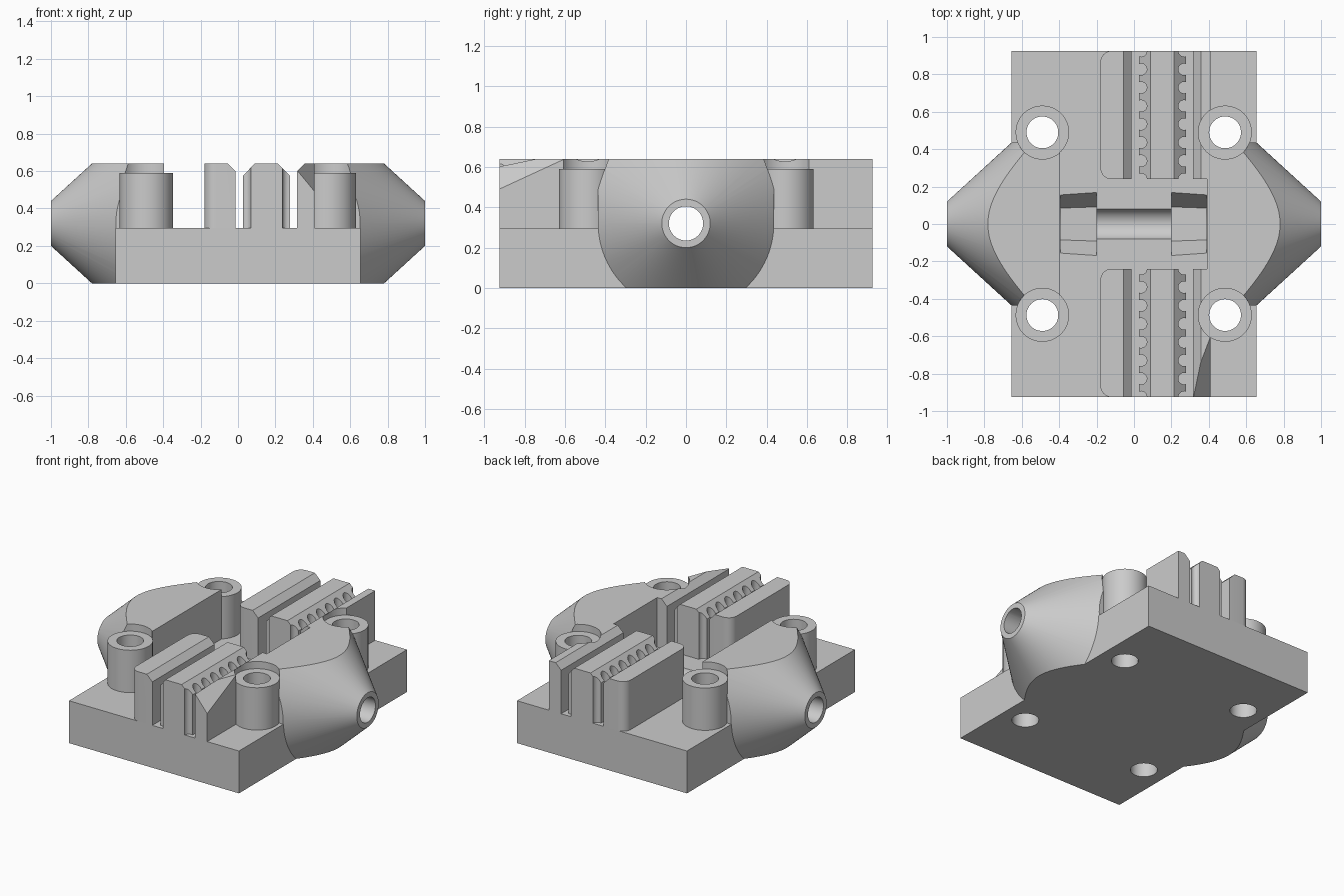
import bpy, bmesh, math
from mathutils import Matrix, Vector

cube = bpy.data.objects.get("Cube")
if cube:
    bpy.data.objects.remove(cube, do_unlink=True)

grey = bpy.data.materials.new("light grey")
grey.use_nodes = True
grey.diffuse_color = (0.6, 0.6, 0.6, 1)
grey.node_tree.nodes["Principled BSDF"].inputs["Base Color"].default_value = (0.6, 0.6, 0.6, 1)

FLOOR, TOP, LEDGE = 0.295, 0.64, 0.59   # base top, overall top, boss top
AXIS_Z = 0.32                           # height of the long bore
HALF_Y, RAIL_Y = 0.925, 0.24
SCREWS = [(x, y) for x in (-0.49, 0.487) for y in (-0.487, 0.49)]


def finish(name, bm):
    bmesh.ops.recalc_face_normals(bm, faces=bm.faces)
    mesh = bpy.data.meshes.new(name)
    bm.to_mesh(mesh)
    bm.free()
    mesh.materials.append(grey)
    obj = bpy.data.objects.new(name, mesh)
    bpy.context.collection.objects.link(obj)
    return obj


def add_box(bm, x, y, z):
    size = Matrix.Diagonal((x[1] - x[0], y[1] - y[0], z[1] - z[0], 1))
    mid = Matrix.Translation((sum(x) / 2, sum(y) / 2, sum(z) / 2))
    bmesh.ops.create_cube(bm, size=1, matrix=mid @ size)


def add_post(bm, x, y, z, r, segments=48):
    bmesh.ops.create_cone(bm, cap_ends=True, segments=segments, radius1=r, radius2=r,
                          depth=z[1] - z[0], matrix=Matrix.Translation((x, y, sum(z) / 2)))


def add_axial(bm, x, r, segments):
    """Cone frustum along x, from radius r[0] at x[0] to r[1] at x[1]."""
    place = Matrix.Translation((sum(x) / 2, 0, AXIS_Z)) @ Matrix.Rotation(math.pi / 2, 4, "Y")
    bmesh.ops.create_cone(bm, cap_ends=True, segments=segments, radius1=r[0], radius2=r[1],
                          depth=x[1] - x[0], matrix=place)


def prism(name, profile, y):
    """Extrude an x-z outline along y."""
    bm = bmesh.new()
    face = bm.faces.new([bm.verts.new((px, y[0], pz)) for px, pz in profile])
    moved = bmesh.ops.extrude_face_region(bm, geom=[face])["geom"]
    bmesh.ops.translate(bm, vec=(0, y[1] - y[0], 0),
                        verts=[v for v in moved if isinstance(v, bmesh.types.BMVert)])
    if name.startswith("rounded"):
        corners = [e for e in bm.edges if all(v.co.x < -0.17 for v in e.verts)
                   and abs(e.verts[0].co.z - e.verts[1].co.z) > 0.1]
        bmesh.ops.bevel(bm, geom=corners, offset=0.06, segments=8, profile=0.5, affect="EDGES")
    return finish(name, bm)


def boolean(obj, other, operation="DIFFERENCE"):
    mod = obj.modifiers.new("cut", "BOOLEAN")
    mod.object, mod.operation, mod.solver = other, operation, "EXACT"
    bpy.context.view_layer.objects.active = obj
    bpy.ops.object.modifier_apply(modifier=mod.name)


# Cutters: screw holes, screw head pockets, bore and nut traps
bm = bmesh.new()
for x, y in SCREWS:
    add_post(bm, x, y, (-0.1, 0.8), 0.085)
holes = finish("hole_cutter", bm)
bm = bmesh.new()
for x, y in SCREWS:
    add_post(bm, x, y, (LEDGE, 0.8), 0.143)
pockets = finish("pocket_cutter", bm)
bm = bmesh.new()
add_axial(bm, (-1.1, 1.1), (0.085, 0.085), 48)
bore = finish("bore_cutter", bm)
traps = []
for x, r in (((-0.393, -0.2), (0.17, 0.183)), ((0.2, 0.388), (0.183, 0.17))):
    bm = bmesh.new()
    add_axial(bm, x, r, 6)
    trap = finish("nut_trap_cutter", bm)
    # Turn the hexagon so that a flat lies at the bottom
    if max(abs(v.co.y) for v in trap.data.vertices) < 0.175:
        pivot = Matrix.Translation((0, 0, AXIS_Z))
        trap.data.transform(pivot @ Matrix.Rotation(math.pi / 6, 4, "X") @ pivot.inverted())
    traps.append(trap)
cutters = [holes, pockets, bore] + traps
parts = []

# Base plate
bm = bmesh.new()
add_box(bm, (-0.655, 0.655), (-HALF_Y, HALF_Y), (0, FLOOR))
base = finish("base_plate", bm)
for cutter in [holes, bore] + traps:
    boolean(base, cutter)
parts.append(base)

# Conical end blocks
for name, x, r, span in (("right_end_block", (-1, -0.3), (0.12, 0.76), (-1.1, -0.395)),
                         ("left_end_block", (0.3, 1), (0.76, 0.12), (0.39, 1.1))):
    bm = bmesh.new()
    add_axial(bm, x, r, 96)
    block = finish(name, bm)
    bm = bmesh.new()
    add_box(bm, span, (-0.437, 0.437), (0, TOP))
    envelope = finish("block_envelope", bm)
    boolean(block, envelope, "INTERSECT")
    cutters.append(envelope)
    for cutter in (holes, pockets, bore):
        boolean(block, cutter)
    parts.append(block)

# Screw bosses
for i, (x, y) in enumerate(SCREWS):
    bm = bmesh.new()
    add_post(bm, x, y, (0.25, LEDGE), 0.143)
    boss = finish(f"screw_boss_{i + 1}", bm)
    boolean(boss, holes)
    parts.append(boss)

# Belt tooth notches on both sides of the middle rails
bm = bmesh.new()
pitch = (HALF_Y - RAIL_Y) / 7
for side in (-1, 1):
    for k in range(8):
        for x in (0.038, 0.268):
            add_post(bm, x, side * (RAIL_Y + k * pitch), (0.2, 0.8), 0.031, 20)
notches = finish("notch_cutter", bm)
cutters.append(notches)

# Slanted cutter for the corner of the front outer rail
a, b, c = Vector((0.315, -0.925, 0.605)), Vector((0.41, -0.925, 0.49)), Vector((0.41, -0.6, 0.64))
normal = (b - a).cross(c - a).normalized()
if normal.z < 0:
    normal.negate()

# Clamp rails, front and back
LOW = 0.25
rounded = [(-0.18, LOW), (-0.013, LOW), (-0.013, 0.598), (-0.055, TOP), (-0.18, TOP)]
toothed = [(0.028, LOW), (0.278, LOW), (0.278, 0.575), (0.213, TOP), (0.088, TOP), (0.028, 0.575)]
outer = [(0.315, LOW), (0.41, LOW), (0.41, TOP), (0.357, TOP), (0.315, 0.598)]
for place, y in (("front", (-HALF_Y, -RAIL_Y)), ("back", (RAIL_Y, HALF_Y))):
    parts.append(prism(f"rounded_rail_{place}", rounded, y))
    rail = prism(f"toothed_rail_{place}", toothed, y)
    boolean(rail, notches)
    parts.append(rail)
    rail = prism(f"outer_rail_{place}", outer, y)
    if place == "front":
        bm = bmesh.new()
        bm.from_mesh(rail.data)
        cut = bmesh.ops.bisect_plane(bm, geom=bm.verts[:] + bm.edges[:] + bm.faces[:],
                                     plane_co=a, plane_no=normal, clear_outer=True)
        rim = [e for e in cut["geom_cut"] if isinstance(e, bmesh.types.BMEdge)]
        bmesh.ops.contextual_create(bm, geom=rim)
        bmesh.ops.recalc_face_normals(bm, faces=bm.faces)
        bm.to_mesh(rail.data)
        bm.free()
    for cutter in (holes, pockets):
        boolean(rail, cutter)
    parts.append(rail)

for cutter in cutters:
    bpy.data.objects.remove(cutter, do_unlink=True)

# Smooth round walls, keep crisp edges
bpy.ops.object.select_all(action="DESELECT")
for part in parts:
    part.select_set(True)
bpy.context.view_layer.objects.active = parts[0]
bpy.ops.object.shade_smooth_by_angle(angle=math.radians(25))
